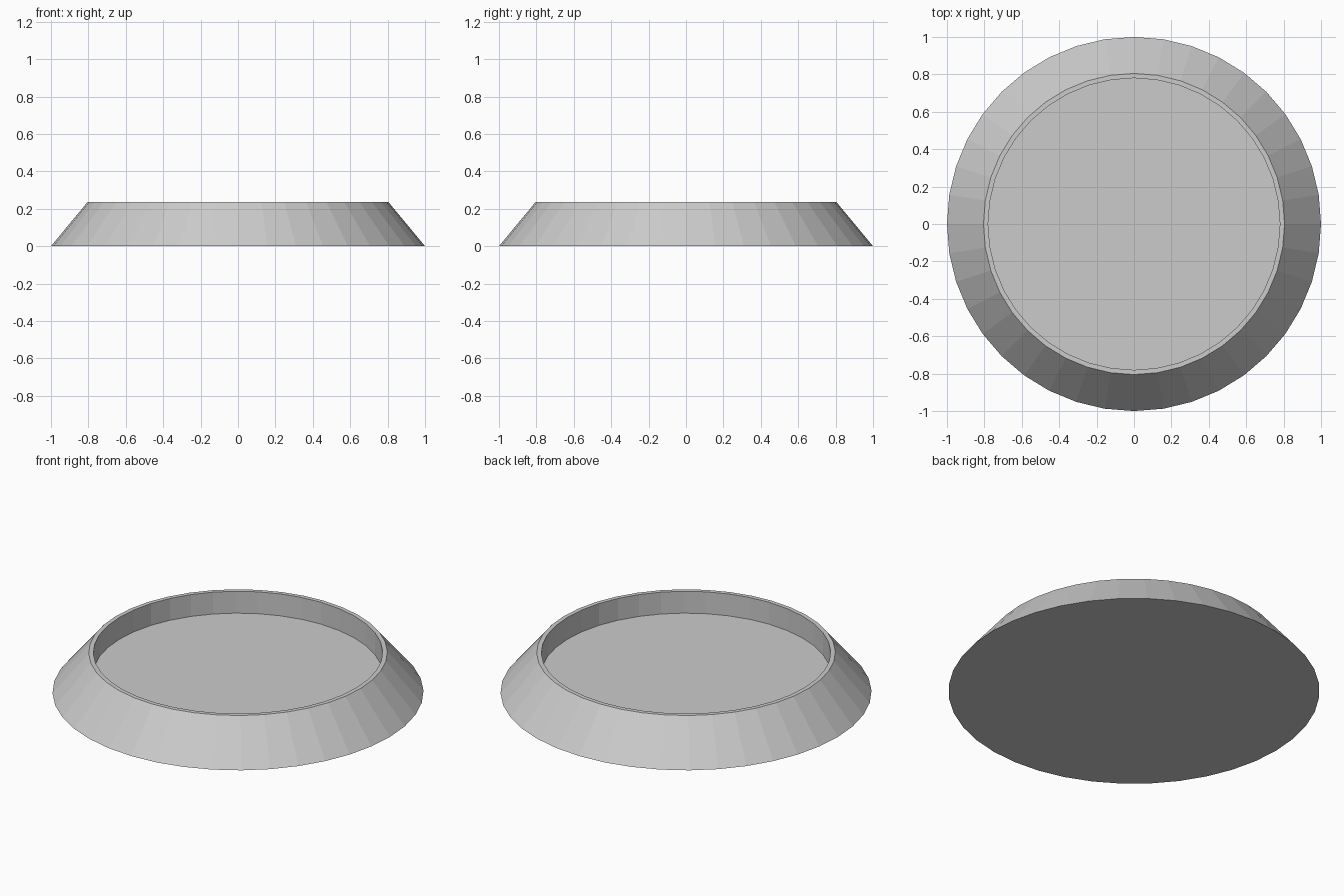
import bpy, bmesh
from math import cos, sin, tau

if "Cube" in bpy.data.objects:
    bpy.data.objects.remove(bpy.data.objects["Cube"])

SIDES = 40
# Profile (radius, height) from base edge over the rim down to the recessed floor
PROFILE = [(1.0, 0.0), (0.805, 0.235), (0.78, 0.235), (0.78, 0.105)]

bm = bmesh.new()
rings = [[bm.verts.new((r * cos(tau * i / SIDES), r * sin(tau * i / SIDES), z))
          for i in range(SIDES)] for r, z in PROFILE]

# Sloped skirt, rim and inner wall
for low, high in zip(rings, rings[1:]):
    for i in range(SIDES):
        j = (i + 1) % SIDES
        bm.faces.new((low[i], low[j], high[j], high[i]))

# Underside and recessed floor
bm.faces.new(rings[0][::-1])
bm.faces.new(rings[-1])
bmesh.ops.recalc_face_normals(bm, faces=bm.faces)

mesh = bpy.data.meshes.new("round_base")
bm.to_mesh(mesh)
bm.free()
base = bpy.data.objects.new("round_base", mesh)
bpy.context.collection.objects.link(base)
